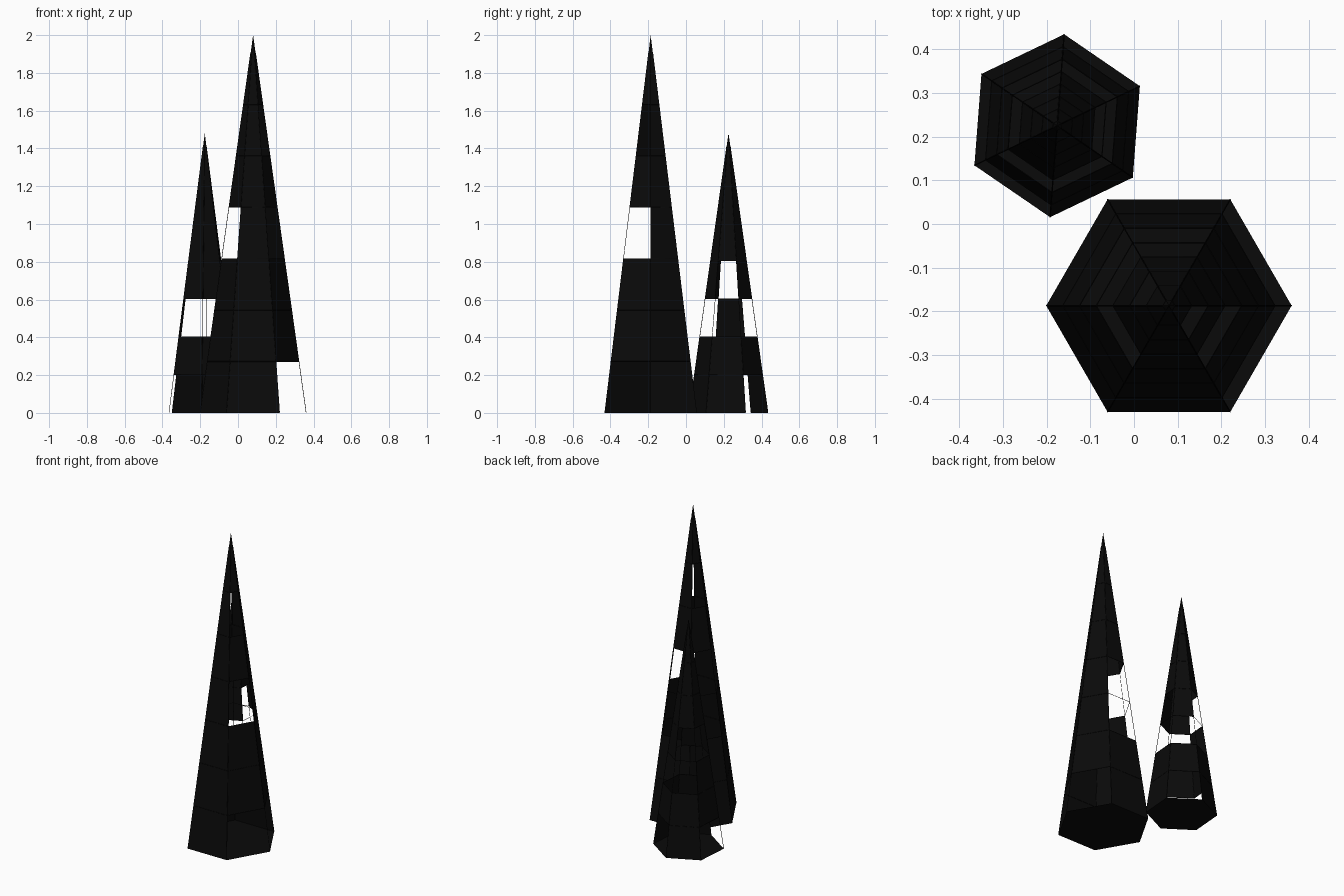
import bpy, bmesh
from math import cos, sin, radians
from mathutils import Vector

if "Cube" in bpy.data.objects:
    bpy.data.objects.remove(bpy.data.objects["Cube"])

black = bpy.data.materials.new("matte_black")
black.diffuse_color = (0.003, 0.003, 0.003, 1)
black.use_nodes = True
black.node_tree.nodes["Principled BSDF"].inputs["Base Color"].default_value = black.diffuse_color


def spire(name, center, radius, height, turn, openings):
    """Hollow six-sided spire; openings maps band number -> open side numbers."""
    cx, cy = center
    step = height * 0.136
    levels = [i * step for i in range(8)]

    def corner(i, z):
        a = radians(turn + 60 * i)
        r = radius * (1 - z / height)
        return Vector((cx + r * cos(a), cy + r * sin(a), z))

    # wall panels, floor and pointed cap
    bm = bmesh.new()
    rings = [[bm.verts.new(corner(i, z)) for i in range(6)] for z in levels]
    tip = bm.verts.new((cx, cy, height))
    bm.faces.new(rings[0][::-1])
    for b in range(len(levels) - 1):
        for i in range(6):
            if i not in openings.get(b, ()):
                j = (i + 1) % 6
                bm.faces.new((rings[b][i], rings[b][j],
                              rings[b + 1][j], rings[b + 1][i]))
    for i in range(6):
        bm.faces.new((rings[-1][i], rings[-1][(i + 1) % 6], tip))
    mesh = bpy.data.meshes.new(name + "_panels")
    bm.to_mesh(mesh)
    bm.free()
    mesh.materials.append(black)
    panels = bpy.data.objects.new(name + "_panels", mesh)
    bpy.context.collection.objects.link(panels)

    # thin frame: corner ribs and horizontal rings
    curve = bpy.data.curves.new(name + "_frame", 'CURVE')
    curve.dimensions = '3D'
    curve.bevel_depth = 0.0015
    curve.bevel_resolution = 0

    def strand(points, closed):
        s = curve.splines.new('POLY')
        s.points.add(len(points) - 1)
        for p, co in zip(s.points, points):
            p.co = (*co, 1)
        s.use_cyclic_u = closed

    for i in range(6):
        strand([corner(i, 0.002), corner(i, levels[-1])], False)
    for z in levels[1:]:
        strand([corner(i, z) for i in range(6)], True)
    curve.materials.append(black)
    frame = bpy.data.objects.new(name + "_frame", curve)
    bpy.context.collection.objects.link(frame)


# side i runs from corner i to corner i + 1, counter-clockwise
spire("tall_spire", (0.08, -0.187), 0.281, 2.0, 0,
      {0: (0, 5), 2: (1, 2), 3: (1, 2, 3, 5), 5: (2, 5)})
spire("short_spire", (-0.176, 0.225), 0.21, 1.48, 25.6,
      {0: (0, 2, 3), 2: (0, 1, 3, 4, 5), 3: (1, 2, 5)})
